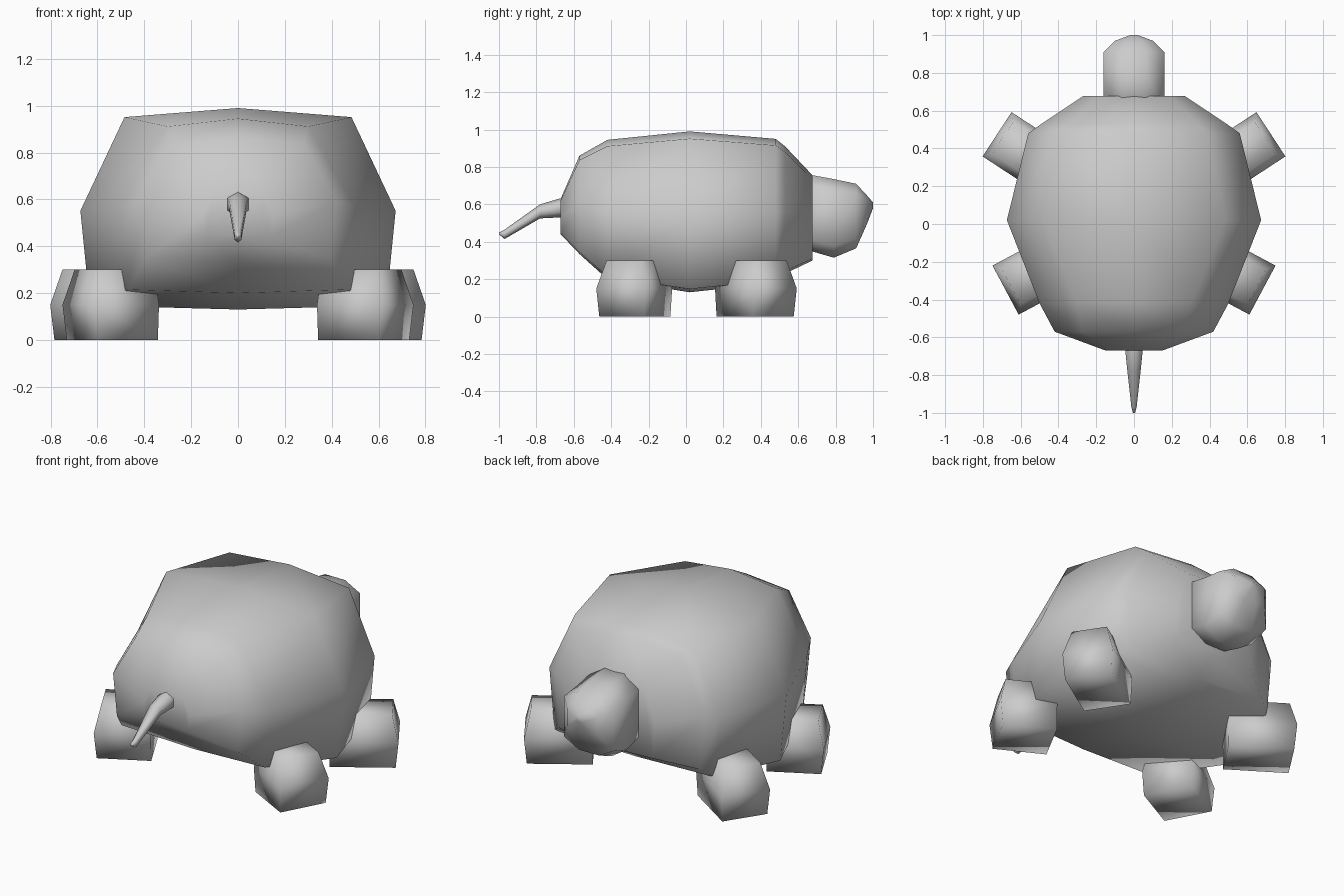
import bpy
import bmesh
from mathutils import Vector

cube = bpy.data.objects.get("Cube")
if cube:
    bpy.data.objects.remove(cube, do_unlink=True)

# One plain grey for the whole animal
GREY = (0.6, 0.6, 0.6, 1)
grey = bpy.data.materials.new("plain grey")
grey.use_nodes = True
grey.diffuse_color = GREY
shader = next(n for n in grey.node_tree.nodes if n.type == 'BSDF_PRINCIPLED')
shader.inputs["Base Color"].default_value = GREY


def loft(name, rings):
    """Skin a closed, smooth-shaded tube through rings of equal point count."""
    bm = bmesh.new()
    loops = [[bm.verts.new(point) for point in ring] for ring in rings]
    for first, second in zip(loops, loops[1:]):
        for i in range(len(first)):
            j = (i + 1) % len(first)
            bm.faces.new((first[i], first[j], second[j], second[i]))
    bm.faces.new(loops[0])
    bm.faces.new(loops[-1])
    bmesh.ops.recalc_face_normals(bm, faces=bm.faces[:])
    for face in bm.faces:
        face.smooth = True
    mesh = bpy.data.meshes.new(name)
    bm.to_mesh(mesh)
    bm.free()
    mesh.materials.append(grey)
    obj = bpy.data.objects.new(name, mesh)
    bpy.context.collection.objects.link(obj)


def section(half, y, width, low, high):
    """Mirror a unit half profile (bottom to top) and scale it into place."""
    outline = half + [(-x, z) for x, z in reversed(half) if x > 0]
    return [(x * width, y, low + z * (high - low)) for x, z in outline]


# Shell: flat belly, leaning sides, low ridge; (y, half width, bottom, top, shoulder)
SHELL = [
    (-0.67, 0.15, 0.44, 0.63, 0.7), (-0.57, 0.42, 0.335, 0.86, 0.66),
    (-0.42, 0.5, 0.2, 0.945, 0.6), (0.02, 0.673, 0.13, 0.99, 0.72),
    (0.48, 0.56, 0.18, 0.95, 0.7), (0.53, 0.49, 0.23, 0.91, 0.7),
    (0.677, 0.27, 0.3, 0.755, 0.7),
]
loft("shell", [section([(0, 0), (0.94, 0.02), (1, 0.49), (shoulder, 0.955), (0, 1)], *row)
               for *row, shoulder in SHELL])

# Head: blunt snout on a thick, boxy neck
HEAD_PROFILE = [(0.4, 0), (1, 0.15), (1, 0.85), (0.4, 1)]
HEAD = [
    (0.6, 0.162, 0.37, 0.77), (0.79, 0.162, 0.315, 0.735), (0.91, 0.162, 0.365, 0.71),
    (0.97, 0.1, 0.5, 0.645), (1, 0.02, 0.58, 0.61),
]
loft("head", [section(HEAD_PROFILE, *row) for row in HEAD])

# Tail: drooping taper
TAIL_PROFILE = [(0, 0), (1, 0.25), (1, 0.75), (0, 1)]
TAIL = [
    (-0.6, 0.045, 0.53, 0.64), (-0.68, 0.045, 0.53, 0.63), (-0.78, 0.035, 0.525, 0.6),
    (-0.97, 0.014, 0.415, 0.465), (-1, 0.006, 0.44, 0.45),
]
loft("tail", [section(TAIL_PROFILE, *row) for row in TAIL])


def leg(name, side, centre, outward, length, half):
    """Stubby block running out from under the shell, fullest at mid height."""
    out = Vector((*outward, 0)).normalized()
    across = Vector((-out.y, out.x, 0)) * half
    rings = []
    for z, spread, inset in ((0, 0.93, 0.015), (0.15, 1, 0), (0.3, 0.7, 0.035)):
        ring = []
        for t, s in ((-length, -1), (-inset, -1), (-inset, 1), (-length, 1)):
            p = Vector((*centre, z)) + out * t + across * s * spread
            ring.append((p.x * side, p.y, p.z))
        rings.append(ring)
    loft(name, rings)


for label, side in (("left", 1), ("right", -1)):
    leg("head_end_leg_" + label, side, (0.725, 0.475), (0.84, 0.55), 0.37, 0.14)
    leg("tail_end_leg_" + label, side, (0.68, -0.35), (0.88, -0.47), 0.31, 0.147)
